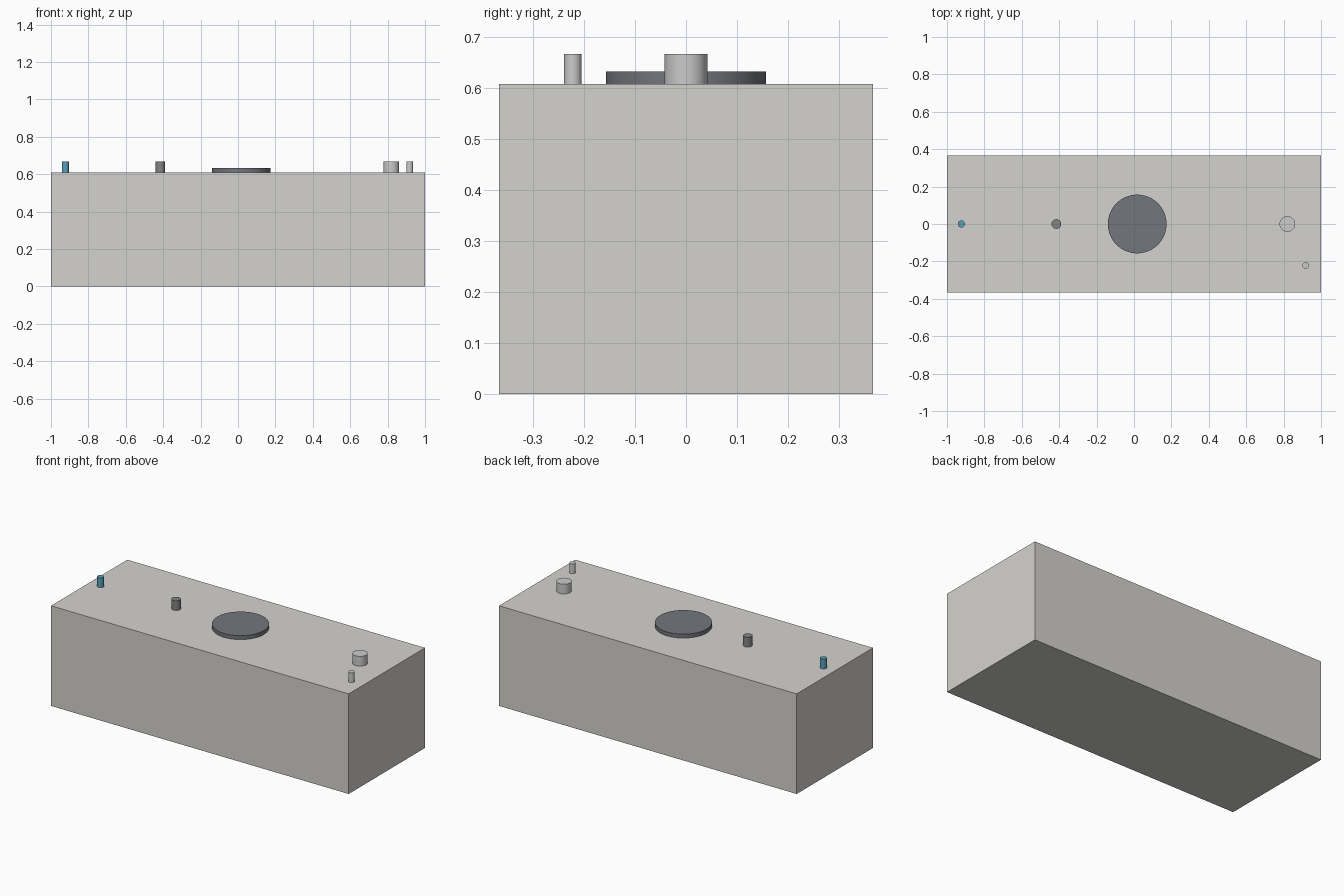
import bpy

if "Cube" in bpy.data.objects:
    bpy.data.objects.remove(bpy.data.objects["Cube"])

TOP = 0.608


def material(name, color):
    mat = bpy.data.materials.new(name)
    mat.diffuse_color = (*color, 1)
    mat.use_nodes = True
    mat.node_tree.nodes["Principled BSDF"].inputs["Base Color"].default_value = mat.diffuse_color
    return mat


def cylinder(name, x, y, radius, height, mat=None, sides=48):
    # Upright cylinder standing on the top of the body
    bpy.ops.mesh.primitive_cylinder_add(vertices=sides, radius=radius, depth=height,
                                        location=(x, y, TOP + height / 2))
    obj = bpy.context.object
    obj.name = name
    bpy.ops.object.shade_smooth_by_angle()
    if mat:
        obj.data.materials.append(mat)
    return obj


warm_grey = material("warm_grey", (0.66, 0.65, 0.62))
slate = material("slate", (0.17, 0.18, 0.20))
dark_grey = material("dark_grey", (0.23, 0.23, 0.23))
blue = material("blue", (0.10, 0.35, 0.50))

# Main tank body
bpy.ops.mesh.primitive_cube_add(size=1, location=(0, 0, TOP / 2))
body = bpy.context.object
body.name = "tank_body"
body.dimensions = (2, 0.732, TOP)
bpy.ops.object.transform_apply(location=False, rotation=False, scale=True)
body.data.materials.append(warm_grey)

# Round access cover
cylinder("access_cover", 0.017, 0, 0.157, 0.024, slate, 64)

# Pipe stubs along the top
cylinder("blue_stub", -0.923, 0, 0.019, 0.059, blue)
cylinder("dark_stub", -0.415, 0, 0.026, 0.059, dark_grey)
cylinder("wide_stub", 0.82, 0, 0.042, 0.059)
cylinder("thin_stub", 0.918, -0.222, 0.0175, 0.059)
